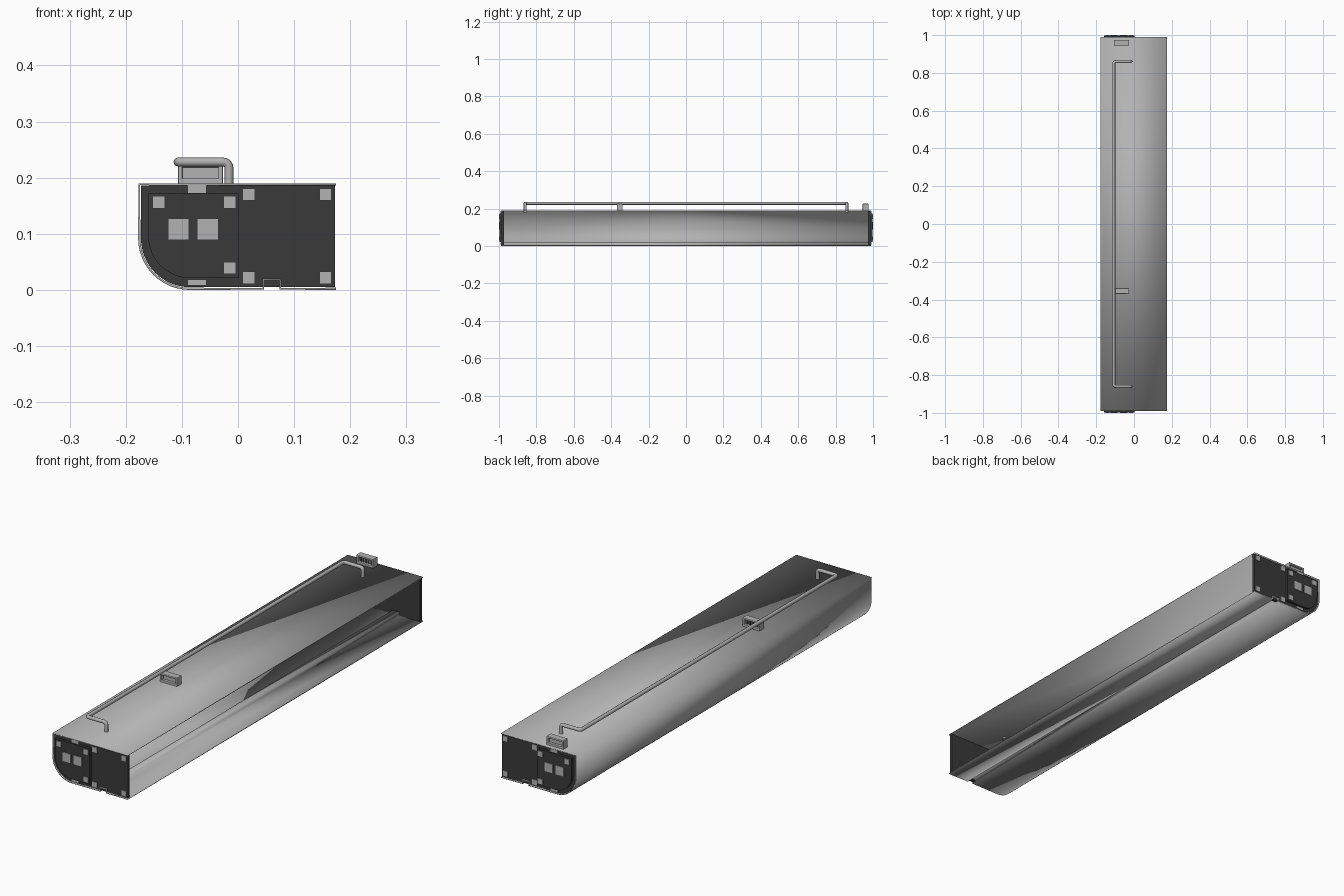
import bpy, bmesh
from math import sin, cos, pi
from mathutils import Vector

if "Cube" in bpy.data.objects:
    bpy.data.objects.remove(bpy.data.objects["Cube"])


def material(name, v):
    m = bpy.data.materials.new(name)
    m.use_nodes = True
    m.diffuse_color = (v, v, v, 1)
    m.node_tree.nodes["Principled BSDF"].inputs["Base Color"].default_value = (v, v, v, 1)
    return m


GREY = material("aluminium_grey", 0.45)
DARK = material("dark_plastic", 0.042)


def finish(name, bm, mat, smooth=False):
    bmesh.ops.recalc_face_normals(bm, faces=bm.faces)
    me = bpy.data.meshes.new(name)
    bm.to_mesh(me)
    bm.free()
    ob = bpy.data.objects.new(name, me)
    bpy.context.collection.objects.link(ob)
    me.materials.append(mat)
    if smooth:
        bpy.ops.object.select_all(action='DESELECT')
        ob.select_set(True)
        bpy.context.view_layer.objects.active = ob
        bpy.ops.object.shade_smooth_by_angle(angle=pi / 6)
    return ob


def box(name, x, y, z, mat, bevel=0):
    bm = bmesh.new()
    bmesh.ops.create_cube(bm, size=1)
    for v in bm.verts:
        for i, (a, b) in enumerate((x, y, z)):
            v.co[i] = a if v.co[i] < 0 else b
    if bevel:
        bmesh.ops.bevel(bm, geom=bm.edges[:], offset=bevel, segments=2,
                        profile=0.5, affect='EDGES')
    return finish(name, bm, mat)


def rounded_path(x0, x1, z0, z1, r):
    """Top right, top left, rounded lower left corner, bottom right."""
    arc = [(x0 + r - r * cos(t), z0 + r - r * sin(t))
           for t in (i * pi / 24 for i in range(13))]
    return [(x1, z1), (x0, z1)] + arc + [(x1, z0)]


def plate(name, path, y0, y1, mat):
    bm = bmesh.new()
    face = bm.faces.new([bm.verts.new((x, y0, z)) for x, z in path])
    ext = bmesh.ops.extrude_face_region(bm, geom=[face])["geom"]
    bmesh.ops.translate(bm, vec=(0, y1 - y0, 0),
                        verts=[g for g in ext if isinstance(g, bmesh.types.BMVert)])
    return finish(name, bm, mat, True)


# Folded sheet shell, open on one long side, with a pressed channel in the floor
path = rounded_path(-0.176, 0.175, 0.002, 0.188, 0.09)
path[-1:] = [(0.045, 0.002), (0.045, 0.018), (0.075, 0.018), (0.075, 0.002), path[-1]]
bm = bmesh.new()
rows = [[bm.verts.new((x, y, z)) for x, z in path] for y in (-0.99, 0.99)]
for i in range(len(path) - 1):
    bm.faces.new((rows[0][i], rows[0][i + 1], rows[1][i + 1], rows[1][i]))
shell = finish("shell", bm, GREY, True)
solid = shell.modifiers.new("sheet_thickness", 'SOLIDIFY')
solid.thickness = 0.004
solid.offset = 0

# End caps with raised pods, square pads and clips
for end, s in (("front", -1), ("back", 1)):
    plate(end + "_end_cap", rounded_path(-0.173, 0.173, 0.005, 0.186, 0.087),
          s * 0.974, s * 0.986, DARK)
    plate(end + "_pod", rounded_path(-0.16, 0.002, 0.021, 0.173, 0.075),
          s * 0.986, s * 0.997, DARK)

    def pad(name, x, z, w, h, y):
        ys = sorted((s * (y - 0.001), s * (y + 0.003)))
        box(end + name, (x - w / 2, x + w / 2), ys, (z - h / 2, z + h / 2), GREY)

    for x in (0.019, 0.156):
        for z in (0.022, 0.17):
            pad("_cap_pad", x, z, 0.022, 0.022, 0.986)
    for x, z in ((-0.141, 0.156), (-0.015, 0.156), (-0.015, 0.039)):
        pad("_pod_pad", x, z, 0.022, 0.022, 0.997)
    for x in (-0.106, -0.054):
        pad("_pod_socket", x, 0.108, 0.038, 0.038, 0.997)
    pad("_top_clip", -0.073, 0.18, 0.034, 0.014, 0.988)
    pad("_bottom_clip", -0.073, 0.013, 0.034, 0.011, 0.988)

# Long grab rail: sweep a tube along a path with rounded corners
corners = [Vector(p) for p in ((-0.016, -0.86, 0.18), (-0.016, -0.86, 0.228),
                               (-0.107, -0.86, 0.228), (-0.107, 0.86, 0.228),
                               (-0.016, 0.86, 0.228), (-0.016, 0.86, 0.18))]
points = [corners[0]]
for a, b, c in zip(corners, corners[1:], corners[2:]):
    p, q = b + (a - b).normalized() * 0.012, b + (c - b).normalized() * 0.012
    for i in range(5):
        t = i / 4
        points.append(p * (1 - t) ** 2 + b * 2 * t * (1 - t) + q * t * t)
points.append(corners[-1])
curve = bpy.data.curves.new("grab_rail", 'CURVE')
curve.dimensions = '3D'
curve.bevel_depth = 0.008
curve.bevel_resolution = 2
curve.use_fill_caps = True
spline = curve.splines.new('POLY')
spline.points.add(len(points) - 1)
for sp, p in zip(spline.points, points):
    sp.co = (*p, 1)
    sp.radius = 1
spline.use_smooth = True
curve.materials.append(GREY)
rail = bpy.data.objects.new("grab_rail", curve)
bpy.context.collection.objects.link(rail)

# Framed vent blocks on the lid; slats face the middle of the body
for name, y, inner in (("front_vent", -0.355, 1), ("rear_vent", 0.96, -1)):
    x0, x1, z0, z1, w, d = -0.107, -0.027, 0.186, 0.226, 0.008, 0.015
    ys = (y - d, y + d)
    box(name + "_left_post", (x1 - w, x1), ys, (z0, z1), GREY, 0.002)
    box(name + "_right_post", (x0, x0 + w), ys, (z0, z1), GREY, 0.002)
    box(name + "_top_bar", (x0, x1), ys, (z1 - w, z1), GREY, 0.003)
    box(name + "_sill", (x0, x1), ys, (z0, z0 + 0.013), GREY, 0.002)
    box(name + "_panel", (x0 + w, x1 - w), (y - 0.004, y + 0.004), (z0, z1 - w), GREY)
    for i in range(5):
        x = x0 + 0.016 + i * 0.012
        slat = sorted((y + inner * 0.003, y + inner * 0.006))
        box(name + "_slat", (x - 0.004, x + 0.004), slat, (z0 + 0.013, z1 - w), DARK)
